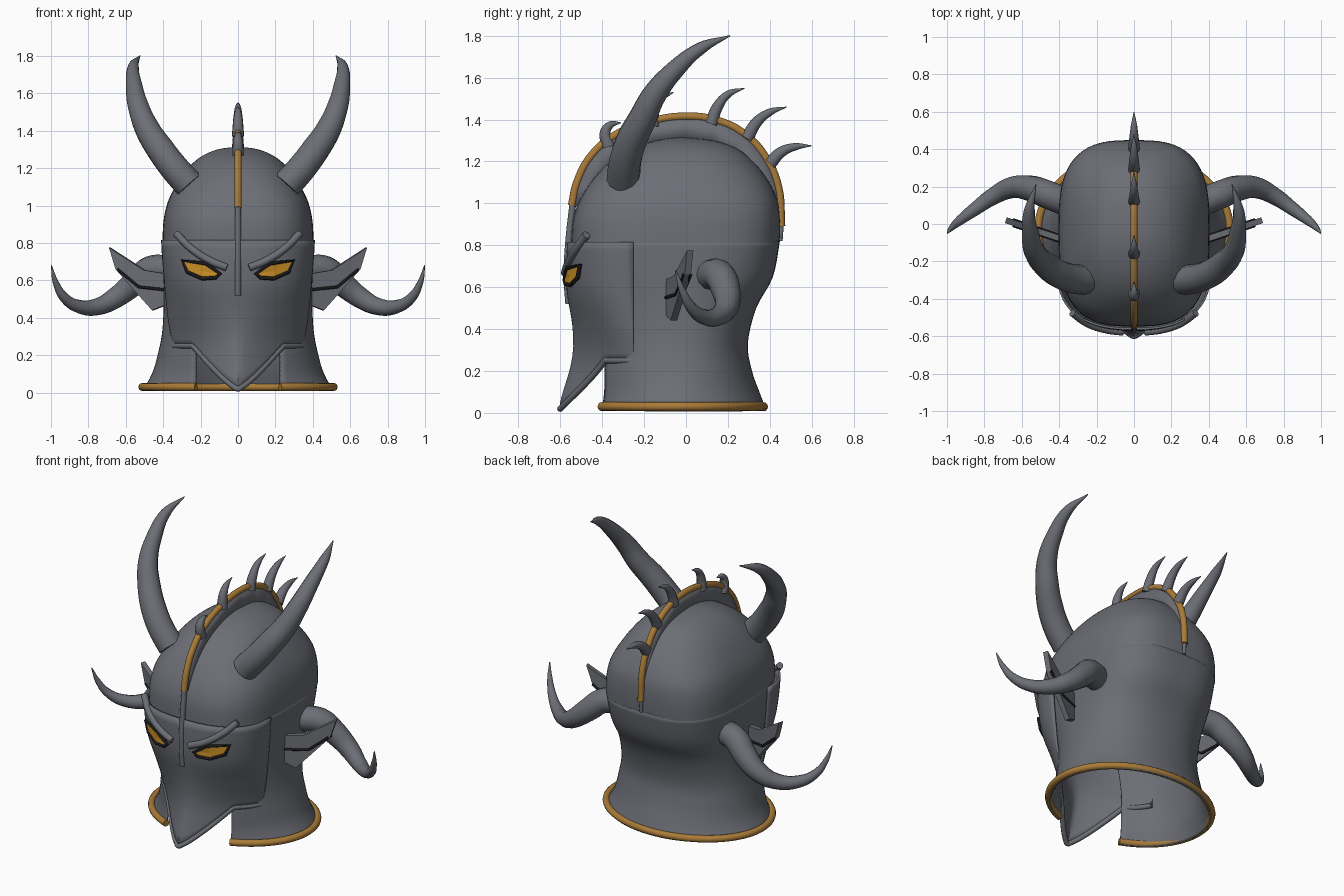
import bpy
import bmesh
import math
from mathutils import Vector

default_cube = bpy.data.objects.get("Cube")
if default_cube:
    bpy.data.objects.remove(default_cube, do_unlink=True)


def material(name, color, roughness=0.5):
    mat = bpy.data.materials.new(name)
    mat.use_nodes = True
    mat.diffuse_color = (*color, 1)
    shader = mat.node_tree.nodes["Principled BSDF"]
    shader.inputs["Base Color"].default_value = (*color, 1)
    shader.inputs["Roughness"].default_value = roughness
    return mat


STEEL = material("steel grey", (0.15, 0.157, 0.18))
GOLD = material("aged gold", (0.4, 0.2, 0.04))
EYE = material("amber eye", (0.62, 0.29, 0.02))
BLACK = material("black", (0.01, 0.01, 0.012))


def finish(name, mesh, mat, thickness=0.0, smooth=True):
    """Link a mesh as a named part, optionally thickened and smoothed."""
    obj = bpy.data.objects.new(name, mesh)
    bpy.context.collection.objects.link(obj)
    mesh.materials.clear()
    mesh.materials.append(mat)
    if thickness:
        solid = obj.modifiers.new("thickness", "SOLIDIFY")
        solid.thickness = thickness
        solid.offset = 0
    if smooth:
        bpy.ops.object.select_all(action="DESELECT")
        obj.select_set(True)
        bpy.context.view_layer.objects.active = obj
        bpy.ops.object.shade_smooth_by_angle(angle=math.radians(40))
    return obj


def grid(name, rows, mat, thickness=0.0):
    """Skin a list of equally long point rows."""
    bm = bmesh.new()
    verts = [[bm.verts.new(p) for p in row] for row in rows]
    for low, high in zip(verts, verts[1:]):
        for i in range(len(low) - 1):
            bm.faces.new((low[i], low[i + 1], high[i + 1], high[i]))
    bmesh.ops.remove_doubles(bm, verts=bm.verts, dist=0.0005)
    bmesh.ops.recalc_face_normals(bm, faces=bm.faces)
    mesh = bpy.data.meshes.new(name)
    bm.to_mesh(mesh)
    bm.free()
    return finish(name, mesh, mat, thickness)


def tube(name, points, radii, mat, cyclic=False, corners=False):
    """Sweep a round section along points, with one radius or one per point."""
    curve = bpy.data.curves.new(name, "CURVE")
    curve.dimensions = "3D"
    curve.bevel_depth = 1
    curve.bevel_resolution = 4
    curve.resolution_u = 6
    curve.use_fill_caps = True
    spline = curve.splines.new("BEZIER")
    spline.bezier_points.add(len(points) - 1)
    spline.use_cyclic_u = cyclic
    for i, point in enumerate(points):
        knot = spline.bezier_points[i]
        knot.co = point
        knot.radius = radii[i] if isinstance(radii, (list, tuple)) else radii
        knot.handle_left_type = knot.handle_right_type = "VECTOR" if corners else "AUTO"
    temp = bpy.data.objects.new("temporary_path", curve)
    bpy.context.collection.objects.link(temp)
    graph = bpy.context.evaluated_depsgraph_get()
    mesh = bpy.data.meshes.new_from_object(temp.evaluated_get(graph))
    bpy.data.objects.remove(temp, do_unlink=True)
    return finish(name, mesh, mat)


def sample(rows, t):
    """Smooth interpolation through table rows."""
    i = max(0, min(int(t), len(rows) - 2))
    f = t - i
    a, b, c, d = (rows[max(0, min(k, len(rows) - 1))] for k in range(i - 1, i + 3))
    return [q + f * ((r - p) + f * (2 * p - 5 * q + 4 * r - s + f * (3 * (q - r) + s - p))) / 2
            for p, q, r, s in zip(a, b, c, d)]


def section(row, start_x, steps=64):
    """Rounded-square ring from the front round the back, with an optional front gap."""
    z, half, front, back, power = row
    start = math.asin(min(1, (start_x / half) ** (power / 2))) if start_x else 0
    ring = []
    for k in range(steps + 1):
        angle = start + (2 * math.pi - 2 * start) * k / steps
        s, c = math.sin(angle), math.cos(angle)
        depth = (front if c > 0 else back) - CENTRE
        x = math.copysign(max(0, half) * abs(s) ** (2 / power), s)
        ring.append(Vector((x, CENTRE + depth * abs(c) ** (2 / power), z)))
    return ring


# Neck guard and dome: height, half width, front, back, squareness
CENTRE = -0.03
NECK = [(0.01, 0.505, -0.44, 0.38, 2), (0.1, 0.455, -0.44, 0.345, 2),
        (0.2, 0.425, -0.44, 0.31, 2.1), (0.33, 0.4, -0.44, 0.29, 2.2),
        (0.5, 0.392, -0.46, 0.33, 2.4), (0.65, 0.395, -0.5, 0.41, 2.7),
        (0.82, 0.398, -0.54, 0.443, 3)]
DOME = [(0.81, 0.404, -0.548, 0.447, 3), (0.92, 0.398, -0.54, 0.448, 3),
        (1.02, 0.375, -0.505, 0.435, 2.9), (1.12, 0.325, -0.44, 0.385, 2.6),
        (1.2, 0.268, -0.36, 0.32, 2.4), (1.26, 0.2, -0.26, 0.245, 2.3),
        (1.3, 0.11, -0.14, 0.13, 2.2), (1.315, 0, CENTRE, CENTRE, 2)]
GAP = 0.225
grid("neck_guard", [section(sample(NECK, k / 4), GAP) for k in range(25)], STEEL, 0.01)
grid("skull_dome", [section(sample(DOME, k / 4), 0) for k in range(29)], STEEL)
rim = section((0.03, 0.512, -0.445, 0.37, 2), GAP)
tube("neck_rim", rim, 0.021, GOLD)

# Face plate: height, half width, front, squareness
FACE = [(0.02, 0.33, -0.6, 1.25), (0.25, 0.345, -0.54, 1.3), (0.4, 0.37, -0.535, 1.6),
        (0.6, 0.39, -0.565, 2.2), (0.82, 0.405, -0.56, 2.5), (1.0, 0.4, -0.53, 2.5)]
SIDE_Y = -0.25


def face_row(z):
    for i in range(len(FACE) - 1):
        if z <= FACE[i + 1][0] or i == len(FACE) - 2:
            return sample(FACE, i + (z - FACE[i][0]) / (FACE[i + 1][0] - FACE[i][0]))


def face_point(x, z, lift=0.0):
    _, half, front, power = face_row(z)
    bulge = max(0, 1 - min(1, abs(x) / half) ** power) ** (1 / power)
    return Vector((x, SIDE_Y + (front - SIDE_Y) * bulge - lift, z))


columns = [math.sin(math.pi / 2 * k / 24) for k in range(-24, 25)]
plate = []
for level in range(17):
    row = []
    for s in columns:
        bottom = 0.02 + 0.23 * min(1, abs(s) * 0.345 / 0.24) ** 1.3
        z = bottom + (0.815 - bottom) * level / 16
        row.append(face_point(s * face_row(z)[1], z))
    plate.append(row)
grid("face_plate", plate, STEEL, 0.012)
tube("face_plate_lower_trim", plate[0], 0.015, STEEL)

# Central crest fin, gold edge and nose ridge
ARC = [(-0.545, 0.99), (-0.52, 1.1), (-0.45, 1.23), (-0.33, 1.33), (-0.17, 1.39), (0, 1.415),
       (0.15, 1.395), (0.28, 1.33), (0.38, 1.22), (0.44, 1.08), (0.455, 0.89)]
edge = [Vector((0, y, z)) for y, z in ARC]
hub = Vector((0, -0.05, 0.85))
grid("crest_fin", [edge, [hub + (p - hub) * 0.8 for p in edge]], STEEL, 0.024)
tube("crest_edge", edge, 0.019, GOLD)
tube("crest_tail", [edge[-1], (0, 0.45, 0.82)], 0.011, STEEL)
tube("nose_ridge", [(0, -0.54, 1.0), (0, -0.56, 0.82), (0, -0.568, 0.65), (0, -0.56, 0.52)],
     0.016, STEEL)

# Crest spikes: base, direction control points and tip in side profile
SPIKES = [[(-0.37, 1.27), (-0.385, 1.34), (-0.36, 1.375), (-0.31, 1.385)],
          [(-0.16, 1.37), (-0.15, 1.45), (-0.12, 1.5), (-0.06, 1.53)],
          [(0.12, 1.38), (0.15, 1.46), (0.2, 1.52), (0.28, 1.55)],
          [(0.29, 1.31), (0.34, 1.39), (0.4, 1.435), (0.48, 1.46)],
          [(0.4, 1.19), (0.455, 1.245), (0.52, 1.27), (0.6, 1.275)]]
for number, path in enumerate(SPIKES, 1):
    tube(f"crest_spike_{number}", [(0, y, z) for y, z in path], (0.032, 0.026, 0.018, 0.002), STEEL)

# Paired parts
HORN = [(0.26, -0.3, 1.11), (0.34, -0.29, 1.2), (0.415, -0.26, 1.3), (0.48, -0.21, 1.4),
        (0.53, -0.15, 1.52), (0.555, -0.05, 1.64), (0.56, 0.07, 1.74), (0.525, 0.21, 1.8)]
HORN_R = (0.08, 0.078, 0.075, 0.068, 0.058, 0.045, 0.03, 0.003)
TUSK = [(0.37, 0.12, 0.66), (0.47, 0.16, 0.655), (0.55, 0.19, 0.59), (0.65, 0.195, 0.51),
        (0.75, 0.15, 0.46), (0.85, 0.08, 0.46), (0.93, 0.02, 0.51), (0.975, -0.02, 0.59),
        (0.998, -0.05, 0.68)]
TUSK_R = (0.075, 0.075, 0.07, 0.058, 0.046, 0.036, 0.026, 0.016, 0.003)
EYE_SHAPE = [(0.095, 0.635), (0.17, 0.69), (0.295, 0.705), (0.27, 0.645), (0.19, 0.61), (0.12, 0.615)]
BROW = [(0.06, 0.668), (0.15, 0.705), (0.25, 0.77), (0.33, 0.85)]
EAR = [(0.38, 0.635), (0.5, 0.655), (0.685, 0.775), (0.65, 0.66), (0.455, 0.44), (0.38, 0.47)]
EAR_LINE = [(0.39, 0.55), (0.53, 0.565), (0.645, 0.66)]


def ear_point(x, z, lift=0.0):
    return Vector((x, -0.07 + 0.34 * (x - 0.42) - lift, z))


def fan(name, points, mat, thickness):
    middle = sum(points, Vector()) / len(points)
    loop = points + points[:1]
    return grid(name, [loop, [p.lerp(middle, 0.98) for p in loop], [middle] * len(loop)], mat, thickness)


def polygon(name, points, mat, thickness):
    mesh = bpy.data.meshes.new(name)
    mesh.from_pydata(points, [], [list(range(len(points)))])
    return finish(name, mesh, mat, thickness, smooth=False)


for side, sign in (("left", 1), ("right", -1)):
    def flip(points):
        return [Vector((sign * p[0], p[1], p[2])) for p in points]

    tube(f"{side}_horn", flip(HORN), HORN_R, STEEL)
    tube(f"{side}_tusk", flip(TUSK), TUSK_R, STEEL)
    tube(f"{side}_brow", flip([face_point(x, z, 0.012) for x, z in BROW]), 0.02, STEEL)
    outline = flip([face_point(x, z, 0.018) for x, z in EYE_SHAPE])
    bm = bmesh.new()
    centre = bm.verts.new(sum(outline, Vector()) / len(outline) + Vector((0, -0.004, 0)))
    ring = [bm.verts.new(p) for p in outline]
    for i in range(len(ring)):
        bm.faces.new((centre, ring[i], ring[i - 1]))
    bmesh.ops.recalc_face_normals(bm, faces=bm.faces)
    eye_mesh = bpy.data.meshes.new("eye")
    bm.to_mesh(eye_mesh)
    bm.free()
    finish(f"{side}_eye", eye_mesh, EYE, 0.008, smooth=False)
    tube(f"{side}_eye_frame", outline, 0.011, BLACK, cyclic=True, corners=True)
    polygon(f"{side}_ear_fin", flip([ear_point(x, z) for x, z in EAR]), STEEL, 0.032)
    for face, lift in (("front", 0.016), ("back", -0.016)):
        tube(f"{side}_ear_line_{face}", flip([ear_point(x, z, lift) for x, z in EAR_LINE]),
             0.008, BLACK, corners=True)
